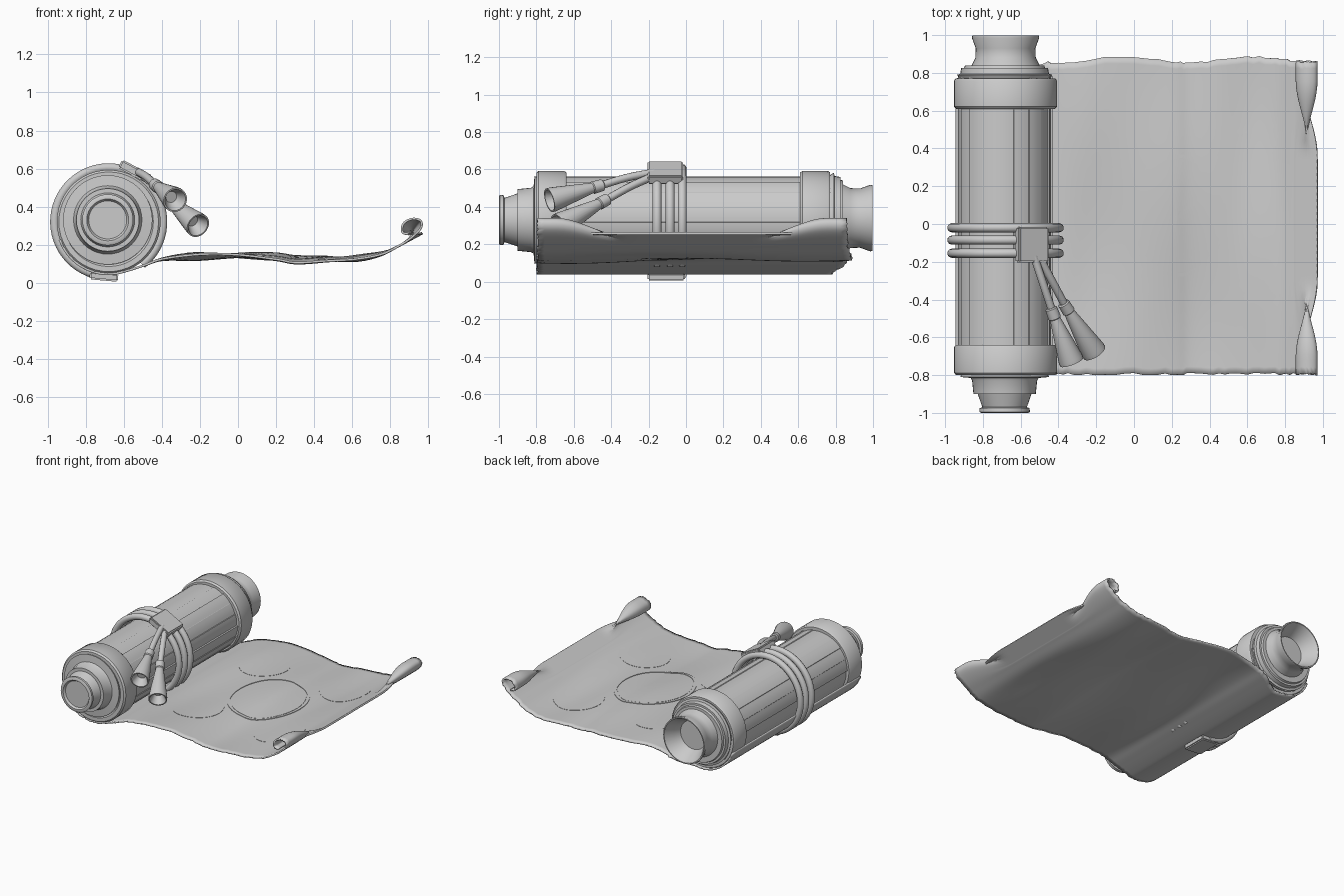
import bpy, bmesh, math, random
from mathutils import Vector, Matrix

random.seed(4)
if "Cube" in bpy.data.objects:
    bpy.data.objects.remove(bpy.data.objects["Cube"])

CLAY = (0.6, 0.6, 0.6, 1)
mat = bpy.data.materials.new("pale grey")
mat.use_nodes = True
mat.diffuse_color = CLAY
mat.node_tree.nodes["Principled BSDF"].inputs["Base Color"].default_value = CLAY

CX, CZ = -0.68, 0.32          # axis of the rolled part


def finish(name, bm, angle=35):
    bmesh.ops.recalc_face_normals(bm, faces=bm.faces)
    me = bpy.data.meshes.new(name)
    bm.to_mesh(me)
    bm.free()
    me.materials.append(mat)
    ob = bpy.data.objects.new(name, me)
    bpy.context.collection.objects.link(ob)
    bpy.ops.object.select_all(action='DESELECT')
    ob.select_set(True)
    bpy.context.view_layer.objects.active = ob
    bpy.ops.object.shade_smooth_by_angle(angle=math.radians(angle))
    return ob


def skin(bm, rows, wrap):
    """Join rows of points with quads."""
    vr = [[bm.verts.new(p) for p in r] for r in rows]
    n = len(vr[0])
    for a, b in zip(vr, vr[1:]):
        for i in range(n if wrap else n - 1):
            j = (i + 1) % n
            bm.faces.new((a[i], a[j], b[j], b[i]))
    return vr


def lathe(name, start, axis, profile, segs=40):
    """Turn (distance, radius) pairs around an axis; both ends capped."""
    rot = Vector(axis).to_track_quat('Z', 'Y').to_matrix()
    bm = bmesh.new()
    rows = [[Vector(start) + rot @ Vector((r * math.cos(a), r * math.sin(a), d))
             for a in (math.tau * i / segs for i in range(segs))]
            for d, r in profile]
    vr = skin(bm, rows, True)
    bm.faces.new(vr[0])
    bm.faces.new(vr[-1])
    return finish(name, bm)


def spline(pts, steps=5):
    """Smooth path through the points."""
    p = [Vector(q) for q in pts]
    p = [2 * p[0] - p[1]] + p + [2 * p[-1] - p[-2]]
    out = []
    for a, b, c, d in zip(p, p[1:], p[2:], p[3:]):
        for k in range(steps):
            t = k / steps
            out.append(0.5 * (2 * b + (c - a) * t + (2 * a - 5 * b + 4 * c - d) * t * t
                              + (3 * b - a - 3 * c + d) * t ** 3))
    return out + [p[-2]]


def cord(name, pts, radius):
    cu = bpy.data.curves.new(name, 'CURVE')
    cu.dimensions = '3D'
    cu.bevel_depth, cu.bevel_resolution, cu.use_fill_caps = radius, 3, True
    sp = cu.splines.new('POLY')
    sp.points.add(len(pts) - 1)
    for q, p in zip(sp.points, pts):
        q.co = (*p, 1)
        sp.use_smooth = True
    cu.materials.append(mat)
    bpy.context.collection.objects.link(bpy.data.objects.new(name, cu))


def around(deg, r, y):
    a = math.radians(deg)
    return Vector((CX + r * math.cos(a), y, CZ + r * math.sin(a)))


def smooth(t):
    t = max(0, min(1, t))
    return t * t * (3 - 2 * t)


# Rolled body: layered strips of slightly different radius
bm = bmesh.new()
radii = []
for strip in range(18):
    r = 0.246 + random.uniform(-0.007, 0.004)
    radii += [(strip * 20 + k, r + 0.004 * k / 19) for k in (0, 5, 10, 15, 19.4)]
rows = [[around(d, r, y) for d, r in radii] for y in (-0.79, 0.78)]
vr = skin(bm, rows, True)
for ring in vr:
    bm.faces.new(ring)
finish("rolled_body", bm, 12)

# Bands at both ends
for name, y, w in (("front_band", -0.8, 0.16), ("back_band", 0.61, 0.16)):
    lathe(name, (CX, y, CZ), (0, 1, 0),
          [(0.01, 0.225), (0, 0.235), (0, 0.262), (0.012, 0.273),
           (w - 0.012, 0.273), (w, 0.265), (w, 0.24)], 48)

# Rod ends: stepped knob at the front, flared hollow cup at the back
lathe("front_knob", (-0.685, -0.7, 0.33), (0, -1, 0),
      [(0, 0.2), (0.11, 0.235), (0.115, 0.18), (0.13, 0.172), (0.2, 0.165), (0.2, 0.142),
       (0.27, 0.118), (0.275, 0.132), (0.295, 0.134), (0.3, 0.125), (0.3, 0.11), (0.285, 0.1)])
lathe("back_collar", (-0.685, 0.7, 0.33), (0, 1, 0),
      [(0, 0.2), (0.09, 0.252), (0.095, 0.235), (0.125, 0.23), (0.125, 0.215), (0.14, 0.21)])
lathe("back_cup", (-0.68, 0.78, 0.34), (0, 1, 0),
      [(0, 0.19), (0.06, 0.18), (0.1, 0.16), (0.15, 0.158), (0.205, 0.178), (0.218, 0.176),
       (0.218, 0.168), (0.15, 0.13), (0.1, 0.11)])

# Sheet: wraps under the roll, runs flat, then curls at the far corners
wrap = [(CX + 0.275 * math.cos(math.radians(d)), CZ + 0.275 * math.sin(math.radians(d)))
        for d in range(-160, -69, 15)]
flat = [(-0.49, 0.092), (-0.4, 0.122), (-0.25, 0.136), (0, 0.142), (0.2, 0.134), (0.3, 0.12),
        (0.45, 0.124), (0.6, 0.127), (0.75, 0.15), (0.84, 0.19)]
curled = [(0.91, 0.235), (0.96, 0.285), (0.96, 0.325), (0.915, 0.335), (0.87, 0.31),
          (0.865, 0.265), (0.9, 0.255)]
edge = [(0.84 + 0.13 * (i + 1) / 7, 0.19 + 0.07 * (i + 1) / 7) for i in range(7)]
path_mid = spline(wrap + flat + edge)
path_corner = spline(wrap + flat + curled)


def wave(x, y):
    w = smooth((x + 0.5) / 0.3) * (1 - smooth((x - 0.6) / 0.25))
    return w * (0.012 * math.sin(4 * y + 3 * x) + 0.006 * math.sin(9 * x - 3 * y))


def sheet_z(x, y):
    for a, b in zip(path_mid[35:], path_mid[36:]):
        if a.x <= x <= b.x:
            return a.y + (b.y - a.y) * (x - a.x) / (b.x - a.x) + wave(x, y)
    return 0.13


bm = bmesh.new()
rows, COUNT = [], 48
for m, c in zip(path_mid, path_corner):
    lo = -0.795 + random.uniform(-0.006, 0.006)
    hi = 0.77 + 0.1 * smooth((m.x + 0.65) / 0.2) + 0.015 * math.sin(9 * m.x - 4.2)
    hi += random.uniform(-0.005, 0.005)
    row = []
    for i in range(COUNT + 1):
        y = lo + (hi - lo) * i / COUNT
        k = smooth((abs(y - 0.03) - 0.33) / 0.4)
        p = m.lerp(c, k)
        row.append((p.x, y, p.y + wave(p.x, y)))
    rows.append(row)
skin(bm, rows, False)
sheet = finish("unrolled_sheet", bm, 60)
thick = sheet.modifiers.new("thickness", 'SOLIDIFY')
thick.thickness, thick.offset = 0.012, 0


# Raised round seals lying on the sheet
def seal(name, x, y, rx, ry, lift, inner=0.02):
    bm = bmesh.new()
    rows = []
    for i in range(9):
        f = inner + (1 - inner) * i / 8
        ring = []
        for s in range(48):
            a = math.tau * s / 48
            px, py = x + f * rx * math.cos(a), y + f * ry * math.sin(a)
            ring.append((px, py, sheet_z(px, py) + 0.006 + lift))
        rows.append(ring)
    rows.append([(px, py, pz - lift - 0.002) for px, py, pz in rows[-1]])
    rows.insert(0, [(px, py, pz - lift - 0.002) for px, py, pz in rows[0]])
    skin(bm, rows, True)
    finish(name, bm, 40)


seal("centre_seal", 0.23, 0.045, 0.245, 0.3, 0.002, 0.001)
seal("centre_seal_rim", 0.23, 0.045, 0.27, 0.325, 0.004, 0.94)
for i, (x, y) in enumerate(((-0.1, 0.47), (0.58, 0.48), (-0.1, -0.34), (0.6, -0.35))):
    seal(f"corner_seal_{i + 1}", x, y, 0.18, 0.185, 0.002, 0.001)

# Binding cords, open where the sheet leaves the roll
for i, y in enumerate((-0.02, -0.085, -0.155)):
    cord(f"binding_cord_{i + 1}", [around(d, 0.285, y) for d in range(-52, 267, 6)], 0.024)


# Clasps over the cords
def clasp(name, deg, r, y, size):
    bm = bmesh.new()
    m = (Matrix.Translation(around(deg, r, y)) @ Matrix.Rotation(math.radians(90 - deg), 4, 'Y')
         @ Matrix.Diagonal((*size, 1)))
    bmesh.ops.create_cube(bm, size=1, matrix=m)
    bmesh.ops.bevel(bm, geom=bm.edges[:], offset=0.008, segments=2, affect='EDGES')
    finish(name, bm)


clasp("top_clasp", 62, 0.298, -0.11, (0.18, 0.19, 0.05))
clasp("bottom_clasp", -95, 0.29, -0.105, (0.15, 0.2, 0.04))

# Two hanging tassels
for i, (root, neck, tip) in enumerate((
        ((-0.53, -0.17, 0.585), (-0.43, -0.47, 0.51), (-0.33, -0.73, 0.435)),
        ((-0.51, -0.16, 0.57), (-0.36, -0.44, 0.43), (-0.21, -0.68, 0.3)))):
    root, neck, tip = Vector(root), Vector(neck), Vector(tip)
    mid = (root + neck) / 2 + Vector((0, 0, 0.008))
    cord(f"tassel_cord_{i + 1}", spline([root, mid, neck]), 0.021)
    ln = (tip - neck).length
    lathe(f"tassel_{i + 1}", neck, tip - neck,
          [(-0.03, 0.025), (-0.025, 0.032), (0.03, 0.034), (0.035, 0.028), (0.07, 0.034),
           (ln - 0.02, 0.066), (ln, 0.066), (ln, 0.058), (ln - 0.06, 0.03)], 24)
